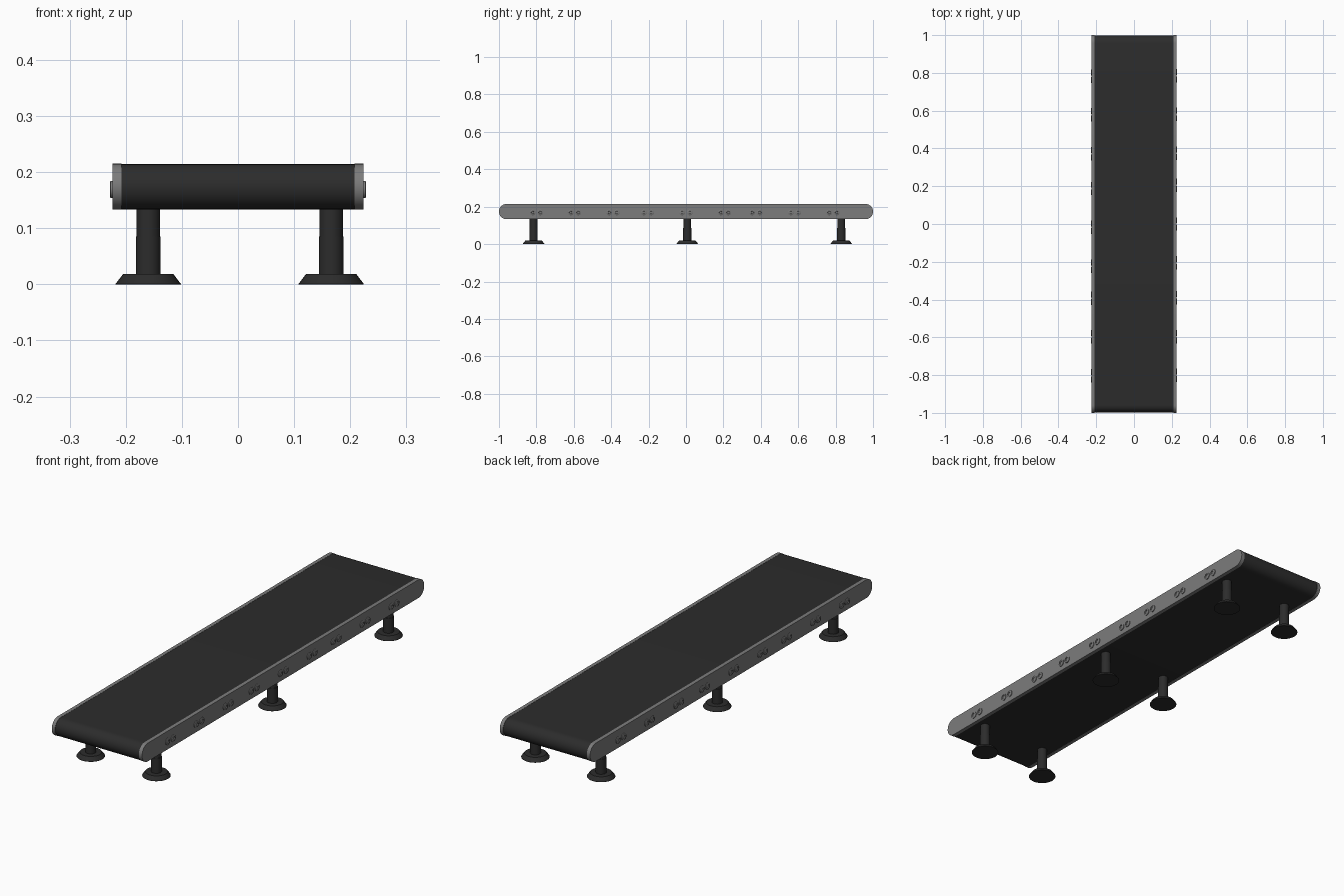
import bpy, bmesh, math

if "Cube" in bpy.data.objects:
    bpy.data.objects.remove(bpy.data.objects["Cube"])

def material(name, v):
    m = bpy.data.materials.new(name)
    m.diffuse_color = (v, v, v, 1)
    m.use_nodes = True
    m.node_tree.nodes["Principled BSDF"].inputs["Base Color"].default_value = m.diffuse_color
    return m

dark = material("dark_rubber", 0.025)
grey = material("grey_metal", 0.2)

def finish(name, bm, mat):
    bmesh.ops.recalc_face_normals(bm, faces=bm.faces[:])
    me = bpy.data.meshes.new(name)
    bm.to_mesh(me)
    bm.free()
    me.materials.append(mat)
    ob = bpy.data.objects.new(name, me)
    bpy.context.collection.objects.link(ob)
    bpy.ops.object.select_all(action='DESELECT')
    ob.select_set(True)
    bpy.context.view_layer.objects.active = ob
    bpy.ops.object.shade_smooth_by_angle(angle=math.radians(35))
    return ob

# Rounded-end slab extruded along x
def stadium(name, x0, x1, r, half, mat, n=16):
    bm = bmesh.new()
    pts = []
    for end in (1, -1):
        for i in range(n + 1):
            a = -math.pi / 2 + math.pi * i / n
            pts.append((end * (half - r + r * math.cos(a)), 0.174 + end * r * math.sin(a)))
    f = bm.faces.new([bm.verts.new((x0, y, z)) for y, z in pts])
    ext = bmesh.ops.extrude_face_region(bm, geom=[f], use_keep_orig=True)
    new = [v for v in ext["geom"] if isinstance(v, bmesh.types.BMVert)]
    bmesh.ops.translate(bm, verts=new, vec=(x1 - x0, 0, 0))
    return finish(name, bm, mat)

# Lathe of (radius, height) points, placed by a function of local coordinates
def lathe(name, profile, place, mat, n=32):
    bm = bmesh.new()
    rings = []
    for r, h in profile:
        rings.append([bm.verts.new(place(r * math.cos(2 * math.pi * i / n),
                                         r * math.sin(2 * math.pi * i / n), h)) for i in range(n)])
    for a, b in zip(rings, rings[1:]):
        for i in range(n):
            j = (i + 1) % n
            bm.faces.new((a[i], a[j], b[j], b[i]))
    bm.faces.new(rings[0])
    bm.faces.new(rings[-1])
    return finish(name, bm, mat)

# Belt and side rails
stadium("belt", -0.209, 0.209, 0.0403, 0.998, dark)
for s, side in ((1, "right"), (-1, "left")):
    stadium(side + "_rail", s * 0.208, s * 0.224, 0.041, 1.0, grey)

# Adjustable feet: flared base, outer sleeve, inner post
foot = [(0.058, 0), (0.058, 0.001), (0.045, 0.018), (0.022, 0.0185),
        (0.022, 0.085), (0.0208, 0.0855), (0.0208, 0.14)]
for x, side in ((0.166, "right"), (-0.16, "left")):
    for y, row in ((-0.815, "front"), (0.007, "middle"), (0.83, "back")):
        lathe(f"{row}_{side}_foot", foot, lambda u, v, h, x=x, y=y: (x + u, y + v, h), dark)

# Paired rail bolts with recessed sockets
bolt = [(0.0155, -0.002), (0.0155, 0.003), (0.014, 0.004), (0.008, 0.004), (0.007, 0.001)]
centres = [-0.8, -0.597, -0.39, -0.206, 0, 0.205, 0.375, 0.58, 0.785]
for s, side in ((1, "right"), (-1, "left")):
    for c in centres:
        for d in (-0.02, 0.02):
            y = c + d if s > 0 else -c - 0.018 + d
            lathe(side + "_bolt", bolt,
                  lambda u, v, h, s=s, y=y: (s * (0.224 + h), y + u, 0.169 + v), grey, 16)
